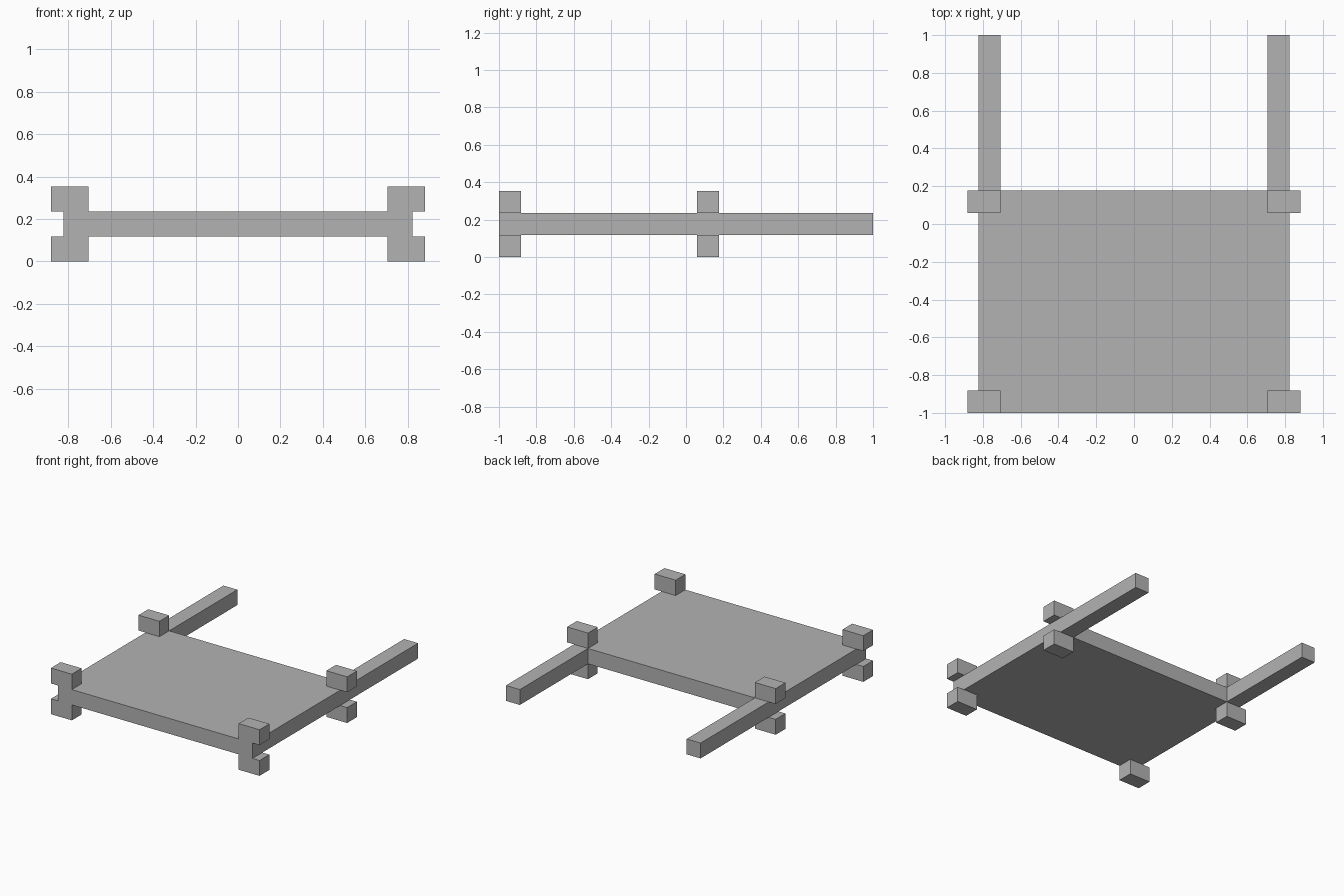
import bpy

cube = bpy.data.objects.get("Cube")
if cube:
    bpy.data.objects.remove(cube, do_unlink=True)

U = 2 / 17  # beam thickness; every part sits on this module

grey = bpy.data.materials.new("plain grey")
grey.use_nodes = True
colour = (0.45, 0.45, 0.45, 1)
grey.diffuse_color = colour
grey.node_tree.nodes["Principled BSDF"].inputs["Base Color"].default_value = colour


def box(name, x, y, z):
    """Box spanning (min, max) ranges given in modules."""
    spans = (x, y, z)
    bpy.ops.mesh.primitive_cube_add(size=1, location=[(a + b) / 2 * U for a, b in spans])
    obj = bpy.context.object
    obj.name = name
    obj.scale = [(b - a) * U for a, b in spans]
    bpy.ops.object.transform_apply(location=False, rotation=False, scale=True)
    obj.data.materials.append(grey)
    return obj


# Flat deck between the side rails
box("deck", (-6, 6), (-8.5, 1.5), (1, 2))

for side, s in (("left", 1), ("right", -1)):
    # Long rail running past the deck to form a handle
    box(f"{side}_rail", sorted((6 * s, 7 * s)), (-8.5, 8.5), (1, 2))

    # Corner blocks above and below the deck, overhanging sideways
    for end, y in (("front", -8.5), ("rear", 0.5)):
        for level, z in (("foot", 0), ("upper_block", 2)):
            box(f"{end}_{side}_{level}", sorted((6 * s, 7.5 * s)), (y, y + 1), (z, z + 1))
